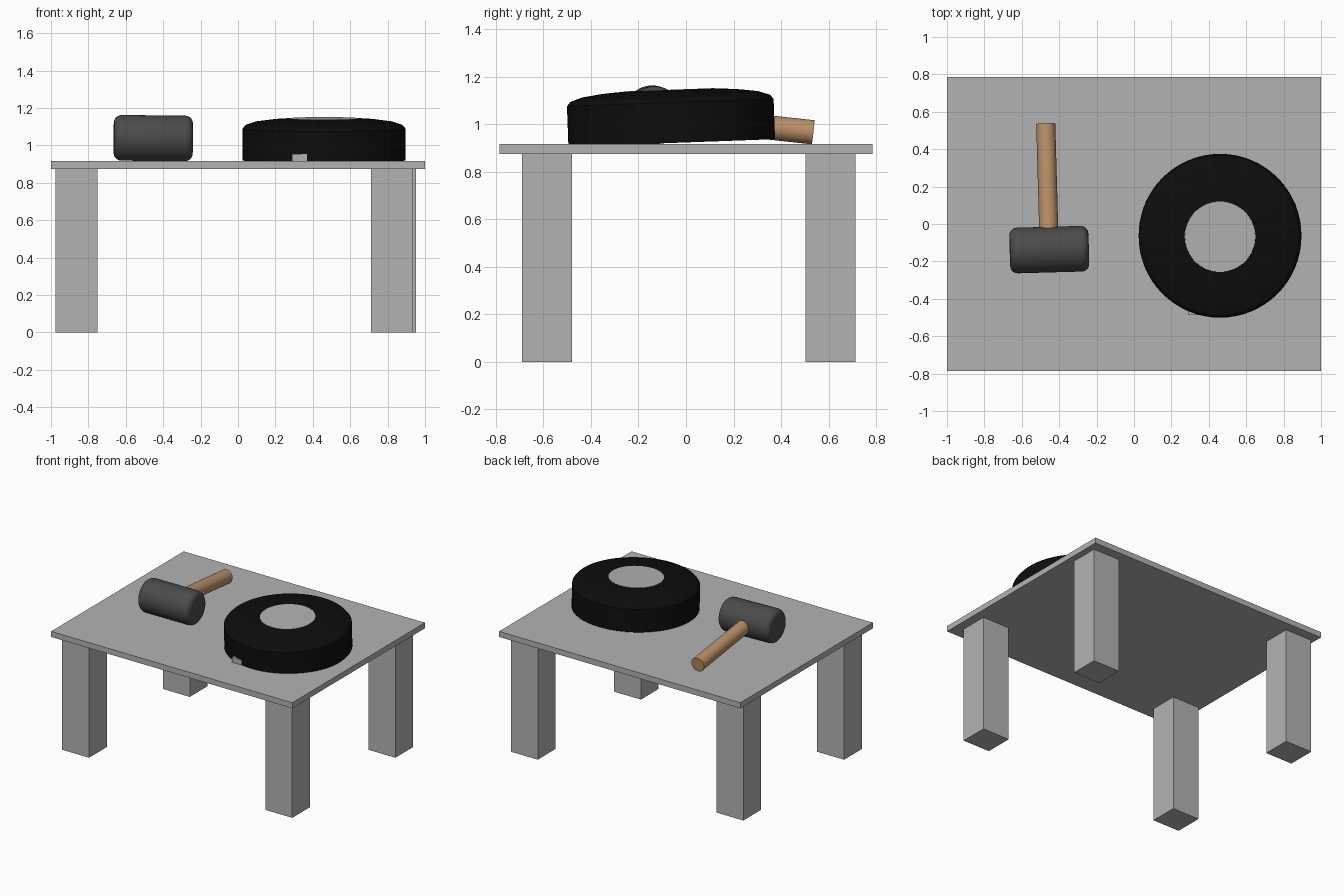
import bpy, bmesh, math
from mathutils import Matrix, Vector

if "Cube" in bpy.data.objects:
    bpy.data.objects.remove(bpy.data.objects["Cube"])


def mat(name, r, g, b):
    m = bpy.data.materials.new(name)
    m.diffuse_color = (r, g, b, 1)
    m.use_nodes = True
    m.node_tree.nodes["Principled BSDF"].inputs["Base Color"].default_value = m.diffuse_color
    return m


GREY = mat("table grey", 0.45, 0.45, 0.45)
RUBBER = mat("black rubber", 0.004, 0.004, 0.004)
HEAD = mat("dark grey", 0.07, 0.07, 0.07)
WOOD = mat("wood", 0.49, 0.28, 0.14)


def add(name, bm, material, smooth=False):
    bmesh.ops.recalc_face_normals(bm, faces=bm.faces)
    me = bpy.data.meshes.new(name)
    bm.to_mesh(me)
    bm.free()
    me.materials.append(material)
    ob = bpy.data.objects.new(name, me)
    bpy.context.collection.objects.link(ob)
    if smooth:
        bpy.ops.object.select_all(action='DESELECT')
        ob.select_set(True)
        bpy.context.view_layer.objects.active = ob
        bpy.ops.object.shade_smooth_by_angle(angle=math.radians(25))
    return ob


def box(name, lo, hi, material):
    lo, hi = Vector(lo), Vector(hi)
    bm = bmesh.new()
    bmesh.ops.create_cube(bm, size=1, matrix=Matrix.Translation((lo + hi) / 2)
                          @ Matrix.Diagonal((*(hi - lo), 1)))
    return add(name, bm, material)


def lathe(name, profile, material, steps=64):
    """Revolve (radius, height) points around z."""
    bm = bmesh.new()
    vs = [bm.verts.new((r, 0, z)) for r, z in profile]
    es = [bm.edges.new(p) for p in zip(vs, vs[1:])]
    bmesh.ops.spin(bm, geom=vs + es, cent=(0, 0, 0), axis=(0, 0, 1),
                   angle=2 * math.pi, steps=steps)
    bmesh.ops.remove_doubles(bm, verts=bm.verts, dist=1e-5)
    return add(name, bm, material, True)


# Table
box("table_top", (-1, -0.785, 0.875), (1, 0.785, 0.917), GREY)
for name, x, y in (("front_left_leg", -0.975, -0.69), ("back_left_leg", -0.975, 0.503),
                   ("front_right_leg", 0.71, -0.69), ("back_right_leg", 0.73, 0.503)):
    box(name, (x, y, 0), (x + 0.223, y + 0.21, 0.876), GREY)

# Tyre and hub, leaning slightly towards the front
lean = Matrix.Translation((0.46, -0.06, 0.921)) @ Matrix.Rotation(math.radians(2.1), 4, 'X')
tyre = lathe("tyre", [(0.19, 0), (0.435, 0), (0.435, 0.17), (0.42, 0.188), (0.37, 0.205),
                      (0.28, 0.217), (0.19, 0.223), (0.19, 0)], RUBBER)
hub = lathe("hub_disc", [(0, 0), (0.189, 0), (0.189, 0.224), (0, 0.224)], GREY)
tyre.matrix_world = hub.matrix_world = lean

# Small block just showing at the foot of the tyre
box("wheel_block", (0.29, -0.487, 0.91), (0.37, -0.42, 0.955), GREY)

# Mallet: head along x with rounded rims, handle sloping down to the table
centre = Matrix.Translation((-0.453, -0.137, 1.039)) @ Matrix.Rotation(math.radians(1.6), 4, 'Z')
R, L, B = 0.122, 0.211, 0.04
rim = [(R - B + B * math.sin(a), L - B + B * math.cos(a))
       for a in (i * math.pi / 10 for i in range(6))]
prof = [(0, L)] + rim + [(r, -z) for r, z in reversed(rim)] + [(0, -L)]
head = lathe("mallet_head", prof, HEAD, 48)
head.matrix_world = centre @ Matrix.Rotation(math.radians(90.6), 4, 'Y')

handle = lathe("mallet_handle", [(0, 0), (0.051, 0), (0.051, 0.676), (0, 0.676)], WOOD, 32)
handle.matrix_world = centre @ Matrix.Rotation(math.radians(-96.2), 4, 'X')
